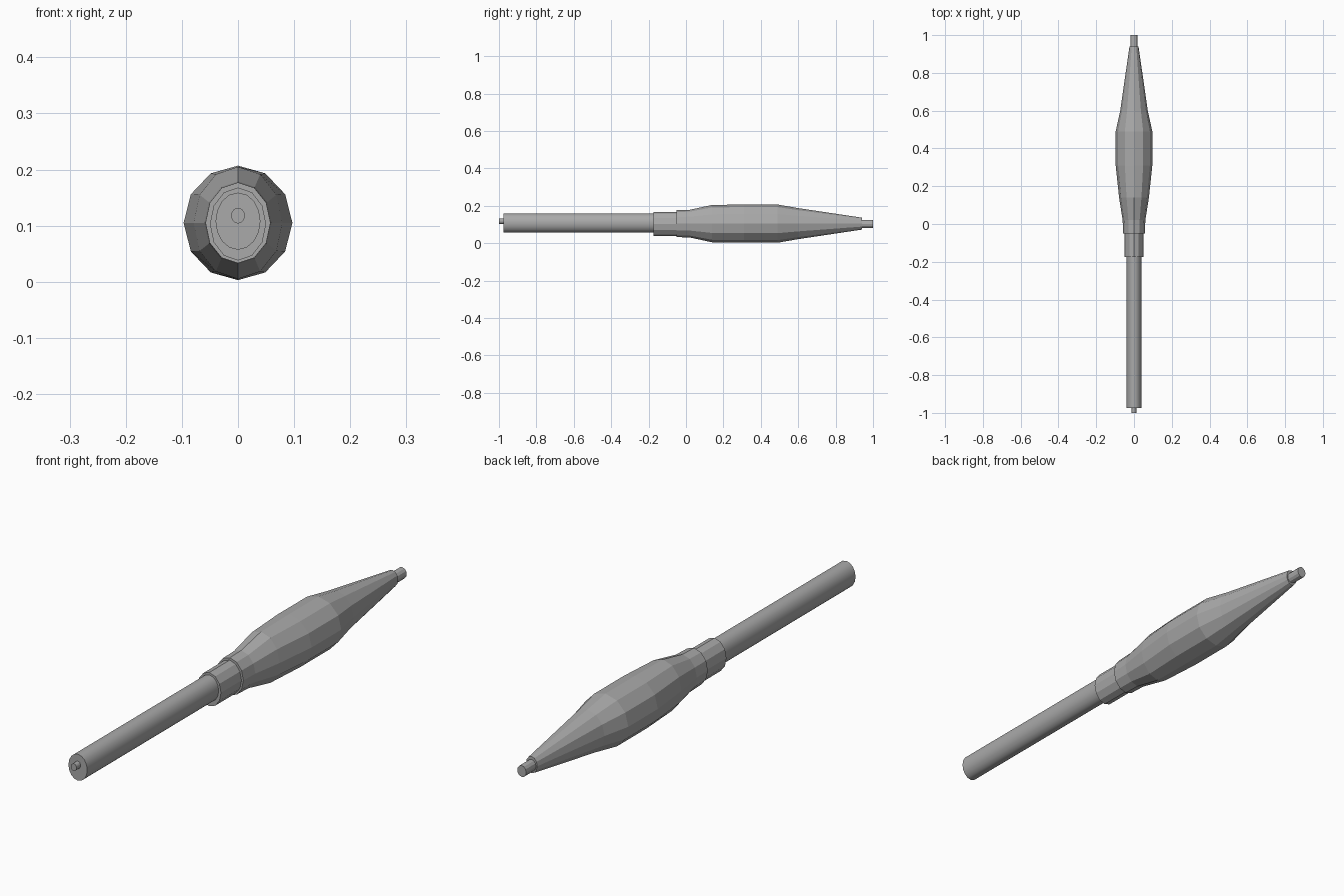
import bpy, bmesh
from math import sin, cos, tau

cube = bpy.data.objects.get("Cube")
if cube:
    bpy.data.objects.remove(cube, do_unlink=True)

grey = bpy.data.materials.new("plain_grey")
grey.use_nodes = True
colour = (0.4, 0.4, 0.4, 1)
grey.diffuse_color = colour
grey.node_tree.nodes["Principled BSDF"].inputs["Base Color"].default_value = colour


def loft(name, rings, sides, height, smooth=False):
    """Capped elliptical loft along y; each ring is (y, half width, half height)."""
    bm = bmesh.new()
    loops = []
    for y, rx, rz in rings:
        loops.append([bm.verts.new((rx * sin(tau * i / sides), y,
                                    height + rz * cos(tau * i / sides)))
                      for i in range(sides)])
    for a, b in zip(loops, loops[1:]):
        for i in range(sides):
            j = (i + 1) % sides
            bm.faces.new((a[i], a[j], b[j], b[i]))
    bm.faces.new(loops[0])
    bm.faces.new(loops[-1])
    bmesh.ops.recalc_face_normals(bm, faces=bm.faces)
    mesh = bpy.data.meshes.new(name)
    bm.to_mesh(mesh)
    bm.free()
    mesh.materials.append(grey)
    obj = bpy.data.objects.new(name, mesh)
    bpy.context.collection.objects.link(obj)
    if smooth:
        bpy.ops.object.select_all(action="DESELECT")
        obj.select_set(True)
        bpy.context.view_layer.objects.active = obj
        bpy.ops.object.shade_smooth_by_angle(angle=0.5)
    return obj


# Faceted bulb tapering forward and back
loft("main_body", [(-0.05, 0.058, 0.072), (0.02, 0.06, 0.074), (0.14, 0.079, 0.1),
                   (0.31, 0.097, 0.102), (0.49, 0.097, 0.102), (0.6, 0.073, 0.083),
                   (0.94, 0.024, 0.032)], 12, 0.105)
# Nose cap
loft("nose_tip", [(0.92, 0.019, 0.022), (1, 0.019, 0.022)], 12, 0.103)
# Sleeve joining body and tube
loft("collar", [(-0.175, 0.05, 0.065), (-0.04, 0.05, 0.065)], 12, 0.103)
# Long tail tube and its end pin
loft("tail_tube", [(-0.975, 0.04, 0.051), (-0.16, 0.04, 0.051)], 16, 0.108, True)
loft("tail_pin", [(-1, 0.012, 0.014), (-0.965, 0.012, 0.014)], 16, 0.118, True)
